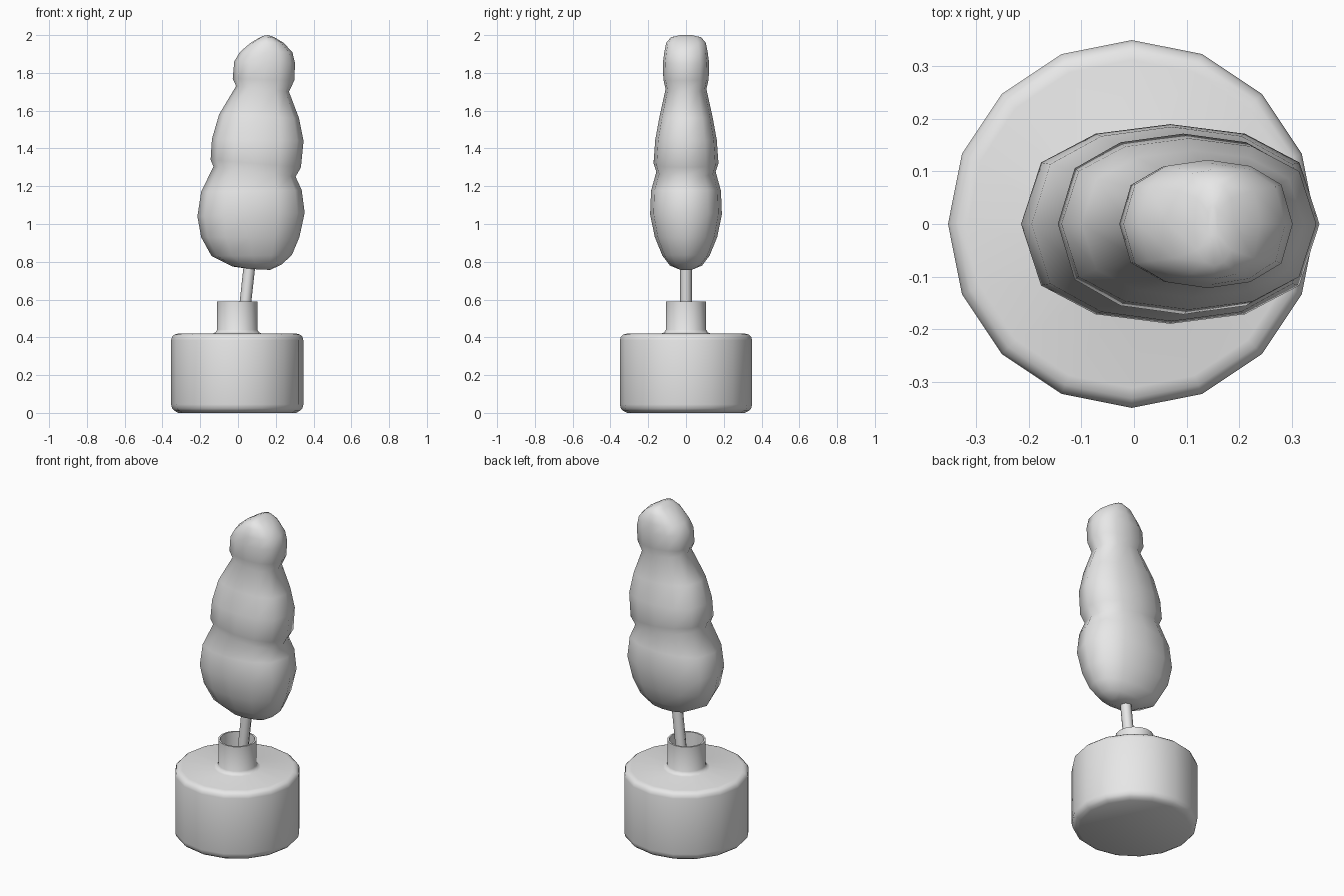
import bpy, bmesh, math
from mathutils import Vector

cube = bpy.data.objects.get("Cube")
if cube:
    bpy.data.objects.remove(cube, do_unlink=True)

grey = bpy.data.materials.new("plain_grey")
grey.use_nodes = True
grey.diffuse_color = (0.8, 0.8, 0.8, 1)
grey.node_tree.nodes["Principled BSDF"].inputs["Base Color"].default_value = (0.8, 0.8, 0.8, 1)


def loft(name, rings, angle=40):
    """Skin a stack of equal point rings and cap both ends."""
    bm = bmesh.new()
    loops = [[bm.verts.new(p) for p in ring] for ring in rings]
    n = len(loops[0])
    for a, b in zip(loops, loops[1:]):
        for i in range(n):
            j = (i + 1) % n
            bm.faces.new((a[i], a[j], b[j], b[i]))
    bm.faces.new(loops[0][::-1])
    bm.faces.new(loops[-1])
    bmesh.ops.recalc_face_normals(bm, faces=bm.faces)
    mesh = bpy.data.meshes.new(name)
    bm.to_mesh(mesh)
    bm.free()
    mesh.materials.append(grey)
    obj = bpy.data.objects.new(name, mesh)
    bpy.context.collection.objects.link(obj)
    bpy.ops.object.select_all(action='DESELECT')
    obj.select_set(True)
    bpy.context.view_layer.objects.active = obj
    bpy.ops.object.shade_smooth_by_angle(angle=math.radians(angle))
    return obj


def circle(x, z, r, n=16):
    return [Vector((x + r * math.cos(math.tau * i / n), r * math.sin(math.tau * i / n), z))
            for i in range(n)]


def leaf_ring(xl, zl, xr, zr, half_y, n=12):
    """Tilted squarish oval from its left and right ends and half depth."""
    ring = []
    for i in range(n):
        c, s = math.cos(math.tau * i / n), math.sin(math.tau * i / n)
        t = (c + 1) / 2
        y = math.copysign(abs(s) ** 0.7, s) * half_y
        ring.append(Vector((xl + (xr - xl) * t, y, zl + (zr - zl) * t)))
    return ring


# Pot: drum with rounded rims, flowing into an open collar
CX = -0.004
pot = [(0.312, 0.005), (0.332, 0.011), (0.345, 0.023), (0.35, 0.045),
       (0.35, 0.385), (0.345, 0.403), (0.332, 0.415), (0.312, 0.42),
       (0.13, 0.42), (0.115, 0.426), (0.107, 0.44), (0.107, 0.59),
       (0.097, 0.59), (0.097, 0.43)]
pot[0] = (0.312, 0.0)
loft("pot", [circle(CX, z, r) for r, z in pot])

# Leaning trunk
loft("trunk", [circle(0.022, 0.43, 0.031, 8), circle(0.041, 0.6, 0.031, 8),
               circle(0.072, 0.88, 0.031, 8)], 60)

# Three clipped tiers of foliage: left x, left z, right x, right z, half depth
tiers = [
    (0.06, 0.762, 0.17, 0.757, 0.035),
    (-0.03, 0.775, 0.23, 0.785, 0.085),
    (-0.14, 0.83, 0.285, 0.835, 0.125),
    (-0.195, 0.93, 0.325, 0.93, 0.165),
    (-0.215, 1.04, 0.353, 1.06, 0.19),
    (-0.195, 1.17, 0.337, 1.18, 0.185),
    (-0.13, 1.305, 0.305, 1.25, 0.157),
    (-0.145, 1.34, 0.333, 1.30, 0.172),
    (-0.138, 1.45, 0.347, 1.44, 0.163),
    (-0.10, 1.58, 0.323, 1.56, 0.140),
    (-0.01, 1.73, 0.27, 1.70, 0.108),
    (-0.028, 1.77, 0.298, 1.76, 0.12),
    (-0.02, 1.86, 0.302, 1.85, 0.122),
    (0.01, 1.91, 0.288, 1.91, 0.115),
    (0.065, 1.958, 0.24, 1.96, 0.105),
    (0.115, 1.987, 0.19, 1.99, 0.08),
    (0.14, 1.998, 0.16, 2.0, 0.035),
]
loft("foliage", [leaf_ring(*t) for t in tiers], 180)
